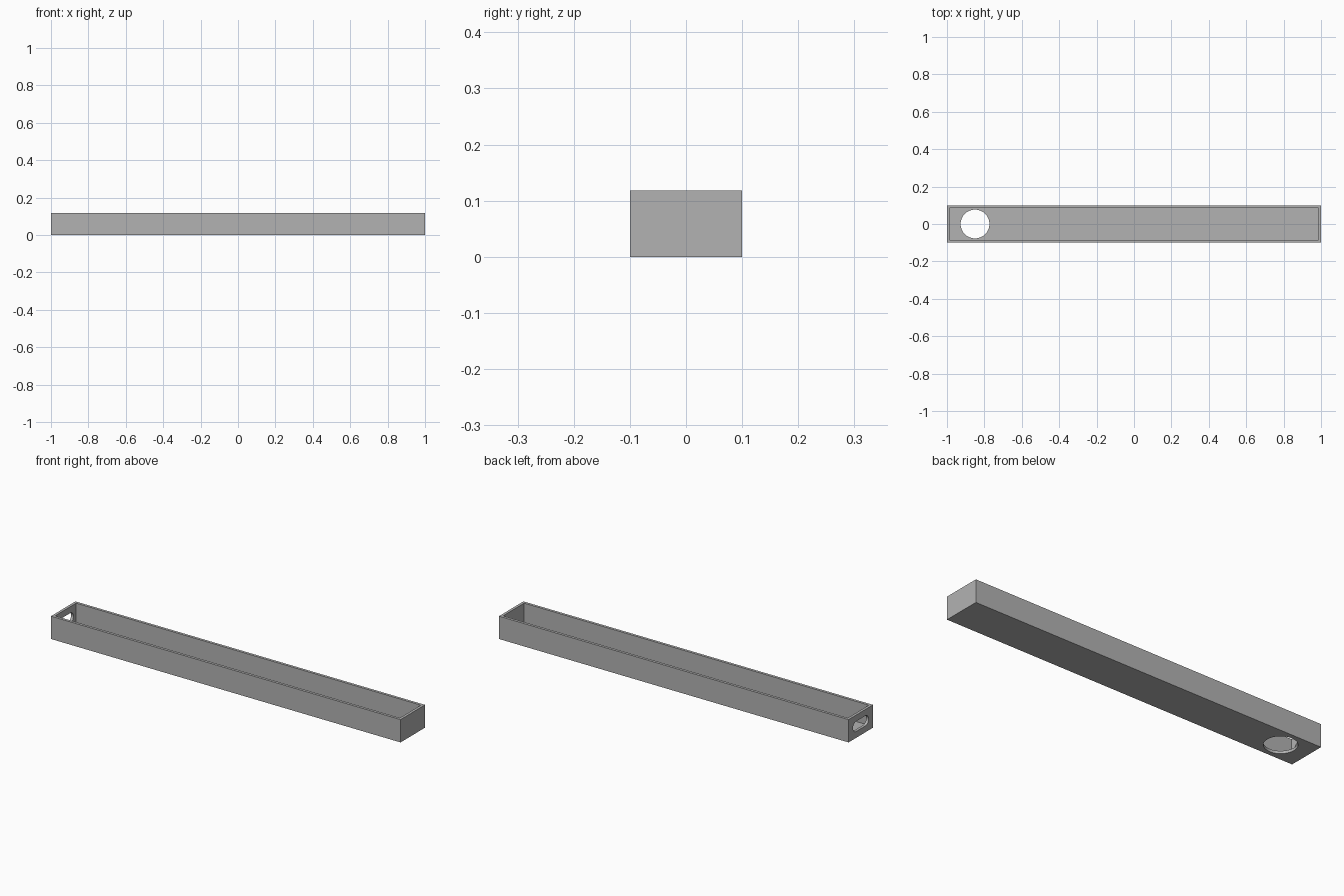
import bpy
import bmesh
from math import cos, sin, pi

cube = bpy.data.objects.get("Cube")
if cube:
    bpy.data.objects.remove(cube, do_unlink=True)

LENGTH, WIDTH, HEIGHT, WALL = 2.0, 0.2, 0.118, 0.014

grey = bpy.data.materials.new("plain grey")
grey.use_nodes = True
colour = (0.45, 0.45, 0.45, 1)
grey.diffuse_color = colour
grey.node_tree.nodes["Principled BSDF"].inputs["Base Color"].default_value = colour


def prism(name, outline, offset):
    """Extrude a closed 3D outline along an offset vector."""
    bm = bmesh.new()
    face = bm.faces.new([bm.verts.new(p) for p in outline])
    side = bmesh.ops.extrude_face_region(bm, geom=[face])
    verts = [v for v in side["geom"] if isinstance(v, bmesh.types.BMVert)]
    bmesh.ops.translate(bm, verts=verts, vec=offset)
    bmesh.ops.recalc_face_normals(bm, faces=bm.faces)
    mesh = bpy.data.meshes.new(name)
    bm.to_mesh(mesh)
    bm.free()
    mesh.materials.append(grey)
    obj = bpy.data.objects.new(name, mesh)
    bpy.context.collection.objects.link(obj)
    return obj


def rectangle(x, y, z):
    return [(-x, -y, z), (x, -y, z), (x, y, z), (-x, y, z)]


# Trough body
trough = prism("trough", rectangle(LENGTH / 2, WIDTH / 2, 0), (0, 0, HEIGHT))

# Open cavity
cavity = prism("cavity_cutter",
               rectangle(LENGTH / 2 - WALL, WIDTH / 2 - WALL, WALL), (0, 0, HEIGHT))

# Round drain hole in the floor
steps = 48
circle = [(-0.85 + 0.077 * cos(2 * pi * i / steps), 0.077 * sin(2 * pi * i / steps), -0.05)
          for i in range(steps)]
drain = prism("drain_cutter", circle, (0, 0, 0.1))

# Rounded slot in the end wall
radius, reach = 0.026, 0.038
slot_outline = []
for side in (1, -1):
    for i in range(17):
        a = pi * i / 16 - pi / 2
        slot_outline.append((-1.05, side * (reach + radius * cos(a)),
                             HEIGHT / 2 + side * radius * sin(a)))
slot = prism("slot_cutter", slot_outline, (0.1, 0, 0))

# Cut the openings and keep the result as one clean mesh
for cutter in (cavity, drain, slot):
    cut = trough.modifiers.new(cutter.name, "BOOLEAN")
    cut.operation = "DIFFERENCE"
    cut.solver = "EXACT"
    cut.object = cutter
    cutter.hide_render = True

bpy.ops.object.select_all(action="DESELECT")
trough.select_set(True)
bpy.context.view_layer.objects.active = trough
for cutter in (cavity, drain, slot):
    bpy.ops.object.modifier_apply(modifier=cutter.name)
    bpy.data.objects.remove(cutter, do_unlink=True)
bpy.ops.object.shade_smooth_by_angle(angle=pi / 6)
